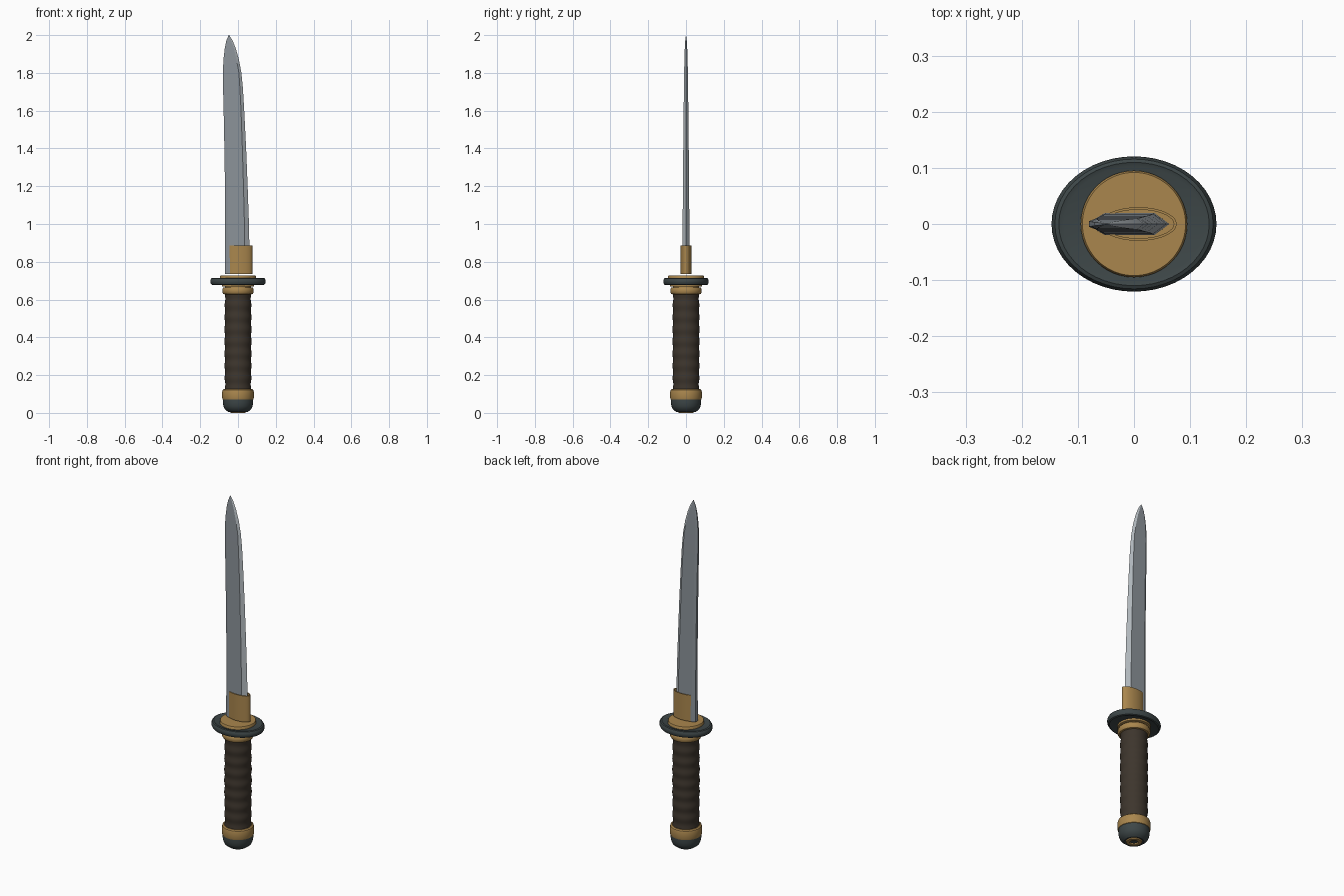
import bpy, bmesh, math

if "Cube" in bpy.data.objects:
    bpy.data.objects.remove(bpy.data.objects["Cube"])

def mat(name, c):
    m = bpy.data.materials.new(name)
    m.diffuse_color = (*c, 1)
    m.use_nodes = True
    m.node_tree.nodes["Principled BSDF"].inputs["Base Color"].default_value = m.diffuse_color
    return m

steel = mat("blade_steel", (0.26, 0.29, 0.32))
edge_steel = mat("edge_steel", (0.45, 0.49, 0.52))
gold = mat("brass", (0.40, 0.24, 0.075))
iron = mat("dark_iron", (0.047, 0.062, 0.064))
wrap = mat("brown_wrap", (0.047, 0.036, 0.026))

def finish(name, bm, mats, angle=35):
    bmesh.ops.recalc_face_normals(bm, faces=bm.faces)
    me = bpy.data.meshes.new(name)
    bm.to_mesh(me)
    bm.free()
    for m in mats:
        me.materials.append(m)
    ob = bpy.data.objects.new(name, me)
    bpy.context.collection.objects.link(ob)
    bpy.ops.object.select_all(action='DESELECT')
    bpy.context.view_layer.objects.active = ob
    ob.select_set(True)
    bpy.ops.object.shade_smooth_by_angle(angle=math.radians(angle))
    return ob

def loft(bm, rings, close=False):
    # Bridge successive vertex rings; cap the ends or join them in a loop
    vs = [[bm.verts.new(p) for p in r] for r in rings]
    n = len(vs[0])
    pairs = list(zip(vs, vs[1:])) + ([(vs[-1], vs[0])] if close else [])
    strips = []
    for a, b in pairs:
        for i in range(n):
            j = (i + 1) % n
            strips.append((i, bm.faces.new((a[i], a[j], b[j], b[i]))))
    if not close:
        bm.faces.new(vs[0][::-1])
        bm.faces.new(vs[-1])
    return strips

def turned(name, profile, m, sy=1.0, n=48, close=False):
    # Round or oval part from an (r, z) profile
    bm = bmesh.new()
    loft(bm, [[(r * math.cos(2 * math.pi * i / n), sy * r * math.sin(2 * math.pi * i / n), z)
               for i in range(n)] for r, z in profile], close)
    return finish(name, bm, [m])

# Pommel cap, its base eyelet and the brass ring above
turned("pommel_cap", [(0.03, 0.008), (0.05, 0.004), (0.058, 0.01), (0.07, 0.02), (0.077, 0.036),
                      (0.08, 0.055), (0.08, 0.072)], iron)
turned("pommel_eyelet", [(0.022, 0.0), (0.038, 0.0), (0.042, 0.005), (0.042, 0.012), (0.022, 0.012)],
       gold, close=True)
turned("pommel_ring", [(0.076, 0.068), (0.082, 0.072), (0.084, 0.08), (0.084, 0.112),
                       (0.081, 0.122), (0.074, 0.127), (0.06, 0.127)], gold)

# Wrapped grip with gentle ripples
grip = []
for i in range(65):
    t = i / 64
    grip.append((0.0685 + 0.002 * math.sin(math.pi * t) + 0.0018 * math.cos(t * 16 * math.pi), 0.12 + 0.515 * t))
turned("grip", grip, wrap)

# Collar below the guard
turned("grip_collar", [(0.068, 0.627), (0.078, 0.63), (0.083, 0.638), (0.083, 0.655),
                       (0.078, 0.663), (0.07, 0.665), (0.07, 0.68)], gold)
turned("lower_washer", [(0.08, 0.668), (0.085, 0.67), (0.085, 0.685)], gold)

# Oval guard with a rounded rim
turned("guard", [(0.125, 0.68), (0.134, 0.677), (0.141, 0.68), (0.1455, 0.688), (0.147, 0.696),
                 (0.1455, 0.704), (0.141, 0.712), (0.134, 0.715), (0.125, 0.712)], iron, sy=0.82)
turned("upper_washer", [(0.095, 0.70), (0.095, 0.722), (0.092, 0.727)], gold)

# Blade: z, spine x, ridge x, edge x, half thickness
stations = [(0.735, -0.068, 0.036, 0.063, 0.020), (1.0, -0.068, 0.034, 0.058, 0.018),
            (1.2, -0.069, 0.029, 0.051, 0.016), (1.4, -0.072, 0.023, 0.043, 0.0145),
            (1.6, -0.076, 0.016, 0.033, 0.0125), (1.72, -0.079, 0.010, 0.026, 0.011),
            (1.80, -0.080, 0.005, 0.018, 0.010), (1.87, -0.077, -0.008, 0.005, 0.0085),
            (1.93, -0.070, -0.022, -0.012, 0.0065), (1.97, -0.062, -0.036, -0.028, 0.004),
            (2.0, -0.0495, -0.0475, -0.0465, 0.0006)]
rings = []
for z, s, r, e, h in stations:
    b = s + 0.16 * (r - s)
    half = [(s, 0.5 * h), (b, h), (r, h)]
    rings.append([(x, -y, z) for x, y in half] + [(e, 0, z)] + [(x, y, z) for x, y in half[::-1]])
bm = bmesh.new()
for i, f in loft(bm, rings):
    f.material_index = 1 if i in (2, 3) else 0
finish("blade", bm, [steel, edge_steel], 12)

# Blade collar: a sleeve open at the spine side
outer, inner = [], []
for i in range(33):
    a = math.radians(-145 + 290 * i / 32)
    c, s = math.cos(a), math.sin(a)
    outer.append((0.008 + 0.068 * c, 0.030 * s))
    inner.append((0.008 + 0.063 * c, 0.0255 * s))
sect = outer + inner[::-1]
bm = bmesh.new()
vs = [[bm.verts.new((x, y, z)) for x, y in sect] for z in (0.735, 0.885)]
n, k = len(sect), len(outer)
for i in range(n):
    j = (i + 1) % n
    bm.faces.new((vs[0][i], vs[0][j], vs[1][j], vs[1][i]))
for v in vs:
    for i in range(k - 1):
        bm.faces.new((v[i], v[i + 1], v[n - 2 - i], v[n - 1 - i]))
finish("blade_collar", bm, [gold])
